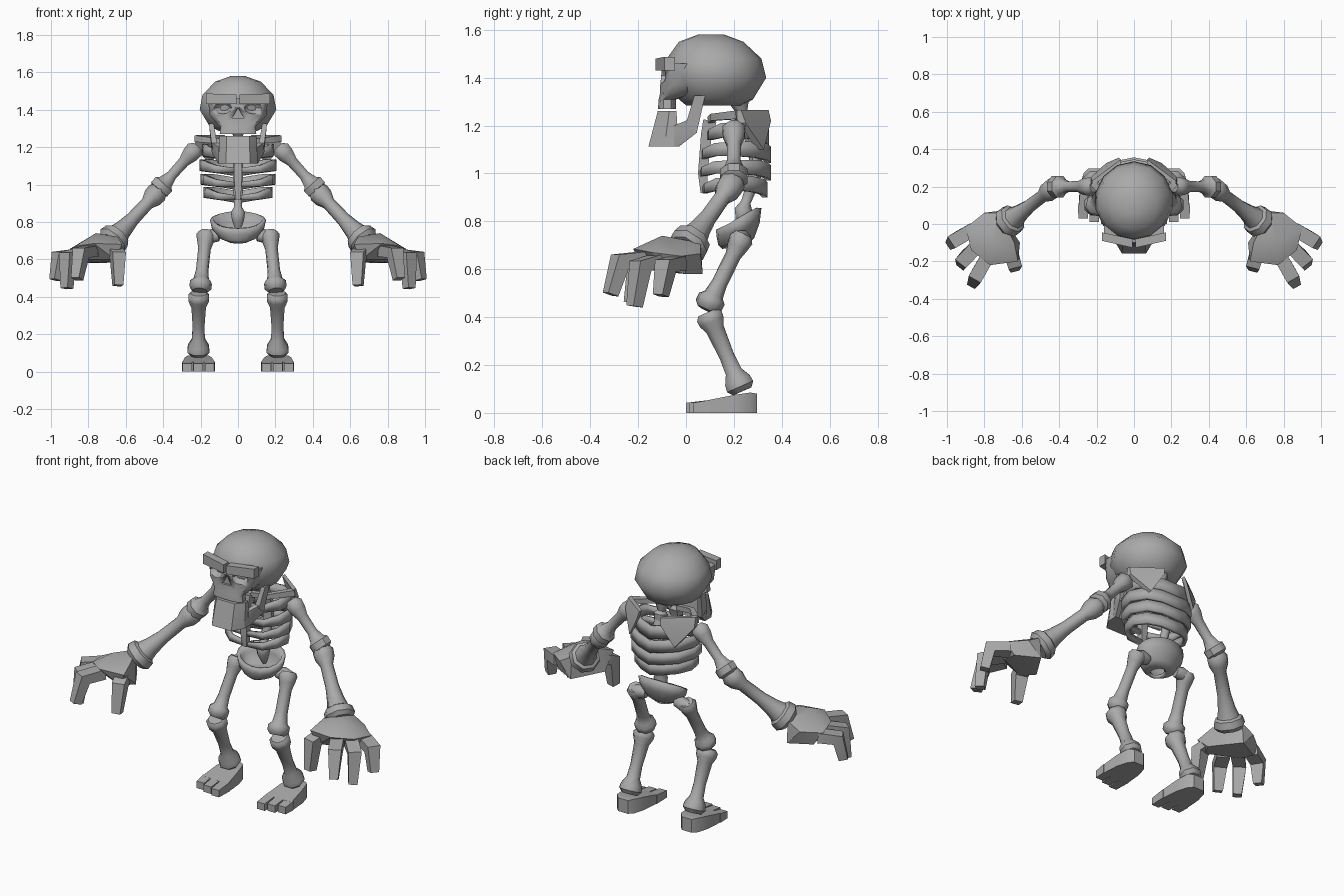
import bpy, bmesh, math
from mathutils import Vector

if "Cube" in bpy.data.objects:
    bpy.data.objects.remove(bpy.data.objects["Cube"])

bone_grey = bpy.data.materials.new("bone grey")
bone_grey.diffuse_color = (0.4, 0.4, 0.4, 1)
bone_grey.use_nodes = True
bone_grey.node_tree.nodes["Principled BSDF"].inputs["Base Color"].default_value = bone_grey.diffuse_color


def finish(name, bm, mirror=False, angle=40):
    """Turn a bmesh into a shaded object, optionally mirrored across x."""
    bmesh.ops.recalc_face_normals(bm, faces=bm.faces[:])
    me = bpy.data.meshes.new(name)
    bm.to_mesh(me)
    bm.free()
    ob = bpy.data.objects.new(name, me)
    bpy.context.collection.objects.link(ob)
    me.materials.append(bone_grey)
    bpy.ops.object.select_all(action='DESELECT')
    ob.select_set(True)
    bpy.context.view_layer.objects.active = ob
    bpy.ops.object.shade_smooth_by_angle(angle=math.radians(angle))
    if mirror:
        ob.modifiers.new("Mirror", 'MIRROR')
    return ob


def loft(name, rings, mirror=False, angle=40):
    """Skin a list of equal point rings and cap both ends."""
    bm = bmesh.new()
    vs = [[bm.verts.new(p) for p in r] for r in rings]
    n = len(vs[0])
    for a, b in zip(vs, vs[1:]):
        for i in range(n):
            j = (i + 1) % n
            bm.faces.new((a[i], a[j], b[j], b[i]))
    bm.faces.new(vs[0])
    bm.faces.new(vs[-1])
    return finish(name, bm, mirror, angle)


def tube(name, pts, radii, n=8, mirror=True, angle=45):
    """Tube through points; a radius may be (sideways, other)."""
    pts = [Vector(p) for p in pts]
    side = (pts[-1] - pts[0]).cross(Vector((0, 0, 1)))
    if side.length < 0.01:
        side = Vector((1, 0, 0))
    rings = []
    for i, p in enumerate(pts):
        t = (pts[min(i + 1, len(pts) - 1)] - pts[max(i - 1, 0)]).normalized()
        u = (side - t * side.dot(t)).normalized()
        v = t.cross(u)
        ru, rv = radii[i] if isinstance(radii[i], tuple) else (radii[i],) * 2
        angs = [2 * math.pi * (k + 0.5) / n for k in range(n)]
        rings.append([p + u * ru * math.cos(a) + v * rv * math.sin(a) for a in angs])
    return loft(name, rings, mirror, angle)


def bone(name, a, b, profile):
    a, b = Vector(a), Vector(b)
    return tube(name, [a.lerp(b, t) for t, r in profile], [r for t, r in profile])


def hull(name, pts, mirror=True, symmetric=False, angle=30):
    bm = bmesh.new()
    for x, y, z in pts:
        bm.verts.new((x, y, z))
        if symmetric:
            bm.verts.new((-x, y, z))
    res = bmesh.ops.convex_hull(bm, input=bm.verts[:])
    bmesh.ops.delete(bm, geom=[v for v in bm.verts if not v.link_faces], context='VERTS')
    bmesh.ops.dissolve_limit(bm, angle_limit=0.03, verts=bm.verts[:], edges=bm.edges[:])
    return finish(name, bm, mirror, angle)


def stack(name, rows, n=12, e=1.0, angle=40):
    """Horizontal rounded rings: (z, front y, back y, half width)."""
    def p(c):
        return math.copysign(abs(c) ** e, c)
    rings = []
    for z, f, b, w in rows:
        angs = [2 * math.pi * (k + 0.5) / n for k in range(n)]
        rings.append([(w * p(math.cos(a)), (f + b) / 2 + (b - f) / 2 * p(math.sin(a)), z)
                      for a in angs])
    return loft(name, rings, angle=angle)


# Skull
stack("cranium", [(1.285, 0.0, 0.24, 0.10), (1.31, -0.03, 0.28, 0.155), (1.40, -0.09, 0.335, 0.21),
                  (1.48, -0.08, 0.315, 0.195), (1.55, -0.03, 0.24, 0.125), (1.58, 0.05, 0.16, 0.04)],
      n=14, angle=50)
face = stack("face", [(1.27, -0.118, -0.04, 0.10), (1.31, -0.115, -0.04, 0.095),
                      (1.335, -0.11, 0.04, 0.125), (1.37, -0.11, 0.1, 0.155),
                      (1.46, -0.10, 0.06, 0.165)], e=0.65)

# Eye sockets and nose hole
bm = bmesh.new()
bmesh.ops.create_uvsphere(bm, u_segments=10, v_segments=6, radius=1)
for v in bm.verts:
    v.co = (0.085 + 0.055 * v.co.x, -0.12 + 0.06 * v.co.y, 1.41 + 0.035 * v.co.z)
eyes = finish("eye_socket_cutter", bm, mirror=True)
nose = hull("nose_cutter", [(0.032, y, 1.355) for y in (-0.2, -0.095)]
            + [(0.0, y, 1.41) for y in (-0.2, -0.095)], mirror=False, symmetric=True)
for cutter in (eyes, nose):
    cutter.hide_render = True
    cutter.hide_set(True)
    m = face.modifiers.new("Cut", 'BOOLEAN')
    m.object = cutter
    m.solver = 'EXACT'

hull("brow", [(0.008, y, z) for y in (-0.127, -0.08) for z in (1.43, 1.48)]
     + [(0.17, y, z) for y in (-0.09, -0.045) for z in (1.43, 1.487)])

# Jaw: chin, side and rising hinge
hull("chin", [(0.06, -0.118, 1.26), (0.1, -0.07, 1.26), (0.095, -0.04, 1.26), (0.065, -0.157, 1.112),
              (0.105, -0.09, 1.112), (0.105, -0.03, 1.112), (0.1, -0.04, 1.20)],
     mirror=False, symmetric=True)
hull("jaw_side", [(x, -0.05, z) for x in (0.08, 0.105) for z in (1.112, 1.20)]
     + [(x, -0.03, 1.112) for x in (0.08, 0.106)]
     + [(x, 0.045, 1.17) for x in (0.11, 0.14)] + [(x, 0.01, 1.225) for x in (0.11, 0.14)])
hull("jaw_hinge", [(x, y, z) for x in (0.11, 0.14) for y, z in ((0.045, 1.17), (0.0, 1.21))]
     + [(x, y, 1.325) for x in (0.13, 0.155) for y in (0.035, 0.08)])

# Spine and breastbone
tube("neck", [(0, 0.22, 1.31), (0, 0.235, 1.25), (0, 0.24, 1.235), (0, 0.25, 1.18)],
     [0.05, 0.022, 0.04, 0.03], mirror=False)
tube("spine", [(0, 0.25, 1.2), (0, 0.29, 1.1), (0, 0.29, 1.0), (0, 0.265, 0.92), (0, 0.25, 0.88),
               (0, 0.24, 0.85), (0, 0.24, 0.81), (0, 0.25, 0.75)],
     [0.03, 0.03, 0.03, 0.025, 0.022, 0.04, 0.035, 0.012], mirror=False)
tube("breastbone", [(0, 0.10, 1.22), (0, 0.085, 1.16), (0, 0.07, 1.0), (0, 0.075, 0.92)],
     [0.04, 0.032, 0.028, 0.02], n=4, mirror=False)


def rib(z, w, front, back, tall):
    """Tapering band from the breastbone round to the spine."""
    path = [(0.015, front, -0.02, 0.4), (w * 0.6, front + 0.005, -0.012, 0.6),
            (w * 0.93, front + 0.05, 0.005, 0.8), (w, front + 0.13, 0.008, 0.9),
            (w * 0.78, back - 0.055, 0.005, 1.0), (w * 0.4, back - 0.015, -0.005, 1.0),
            (0, back, -0.018, 1.0)]
    bm = bmesh.new()
    cols = [[bm.verts.new((x, y, z + dz + s * h * tall / 2)) for s in (-1, 1)]
            for x, y, dz, h in path]
    for a, b in zip(cols, cols[1:]):
        bm.faces.new((a[0], a[1], b[1], b[0]))
    ob = finish("rib", bm, mirror=True, angle=35)
    s = ob.modifiers.new("Thickness", 'SOLIDIFY')
    s.thickness, s.offset = 0.022, 0


for row in [(1.175, 0.18, 0.10, 0.335, 0.075), (1.095, 0.195, 0.075, 0.345, 0.068),
            (1.02, 0.19, 0.07, 0.345, 0.064), (0.95, 0.175, 0.08, 0.33, 0.064)]:
    rib(*row)

# Shoulder girdle
tube("collarbone", [(0.02, 0.105, 1.225), (0.12, 0.115, 1.235), (0.22, 0.22, 1.245)],
     [0.02, 0.02, 0.025], n=4)
hull("shoulder_blade", [(0.225, y, 1.265) for y in (0.2, 0.23)]
     + [(0.23, y, 1.21) for y in (0.22, 0.25)] + [(0.07, y, 1.265) for y in (0.32, 0.345)]
     + [(0.08, y, 1.22) for y in (0.33, 0.355)] + [(0.15, y, 1.10) for y in (0.295, 0.325)])

# Arms
bone("upper_arm", (0.215, 0.2, 1.205), (0.43, 0.2, 0.965),
     [(0, 0.03), (0.08, 0.052), (0.2, 0.048), (0.35, 0.032), (0.65, 0.03), (0.8, 0.045),
      (0.84, 0.062), (0.96, 0.062), (1, 0.045)])
bone("forearm", (0.415, 0.205, 0.975), (0.685, 0.0, 0.685),
     [(0, 0.04), (0.06, 0.058), (0.16, 0.055), (0.26, 0.036), (0.55, 0.038), (0.74, 0.05),
      (0.84, 0.062), (0.86, 0.08), (0.95, 0.088), (1, 0.07)])

# Hands
hull("palm", [(0.64, -0.1, 0.72), (0.72, 0.06, 0.71), (0.76, -0.1, 0.74), (0.62, -0.2, 0.68),
              (0.77, -0.22, 0.685), (0.87, -0.14, 0.67), (0.9, -0.02, 0.655), (0.8, 0.06, 0.665),
              (0.61, -0.1, 0.59), (0.72, 0.07, 0.58), (0.66, -0.18, 0.6), (0.84, -0.1, 0.6),
              (0.85, 0.0, 0.58)])
for name, base, knuckle, tip in [
        ("outer_finger", (0.86, -0.03, 0.625), (0.955, -0.085, 0.615), (0.975, -0.105, 0.49)),
        ("middle_finger", (0.83, -0.11, 0.635), (0.91, -0.19, 0.615), (0.915, -0.215, 0.445)),
        ("inner_finger", (0.78, -0.17, 0.645), (0.84, -0.275, 0.635), (0.86, -0.315, 0.495)),
        ("thumb", (0.67, -0.12, 0.65), (0.642, -0.205, 0.62), (0.642, -0.23, 0.46))]:
    tube(name, [base, knuckle, tip], [(0.052, 0.042), (0.052, 0.05), (0.034, 0.036)], n=4, angle=30)

# Pelvis: tilted open bowl
bm = bmesh.new()
N = 16
rows = []
for w, d, cy, cz, tilt in [(0.15, 0.095, 0.22, 0.81, 0.045), (0.14, 0.09, 0.218, 0.765, 0.03),
                           (0.10, 0.075, 0.21, 0.715, 0.015), (0.045, 0.05, 0.20, 0.69, 0.005)]:
    rows.append([bm.verts.new((w * math.cos(a), cy + d * math.sin(a), cz + tilt * math.sin(a)))
                 for a in (2 * math.pi * k / N for k in range(N))])
for a, b in zip(rows, rows[1:]):
    for i in range(N):
        bm.faces.new((a[i], a[(i + 1) % N], b[(i + 1) % N], b[i]))
pelvis = finish("pelvis", bm)
s = pelvis.modifiers.new("Thickness", 'SOLIDIFY')
s.thickness, s.offset = 0.02, -1

# Legs
tube("hip_joint", [(0.10, 0.23, 0.725), (0.14, 0.235, 0.725), (0.19, 0.235, 0.72)],
     [0.03, 0.04, 0.03])
bone("thigh", (0.17, 0.24, 0.745), (0.203, 0.085, 0.43),
     [(0, 0.04), (0.06, 0.052), (0.16, 0.045), (0.28, 0.034), (0.65, 0.034), (0.8, 0.042),
      (0.85, 0.06), (0.94, 0.06), (1, 0.04)])
bone("shin", (0.21, 0.09, 0.42), (0.212, 0.235, 0.09),
     [(0, 0.045), (0.05, 0.06), (0.12, 0.058), (0.22, 0.042), (0.55, 0.034), (0.75, 0.038),
      (0.86, 0.06), (0.94, 0.064), (1, 0.045)])

# Feet
hull("foot", [(x, 0.085, z) for x in (0.125, 0.297) for z in (0, 0.052)]
     + [(x, 0.2, 0) for x in (0.135, 0.29)] + [(x, 0.2, 0.075) for x in (0.14, 0.285)]
     + [(x, 0.27, z) for x in (0.155, 0.27) for z in (0, 0.085)]
     + [(x, 0.296, z) for x in (0.18, 0.245) for z in (0, 0.08)])
for i, front in enumerate((0.0, 0.012, 0.03)):
    x = 0.152 + i * 0.06
    hull("toe", [(x + s * 0.025, front, z) for s in (-1, 1) for z in (0, 0.042)]
         + [(x + s * 0.028, 0.1, z) for s in (-1, 1) for z in (0, 0.054)])
